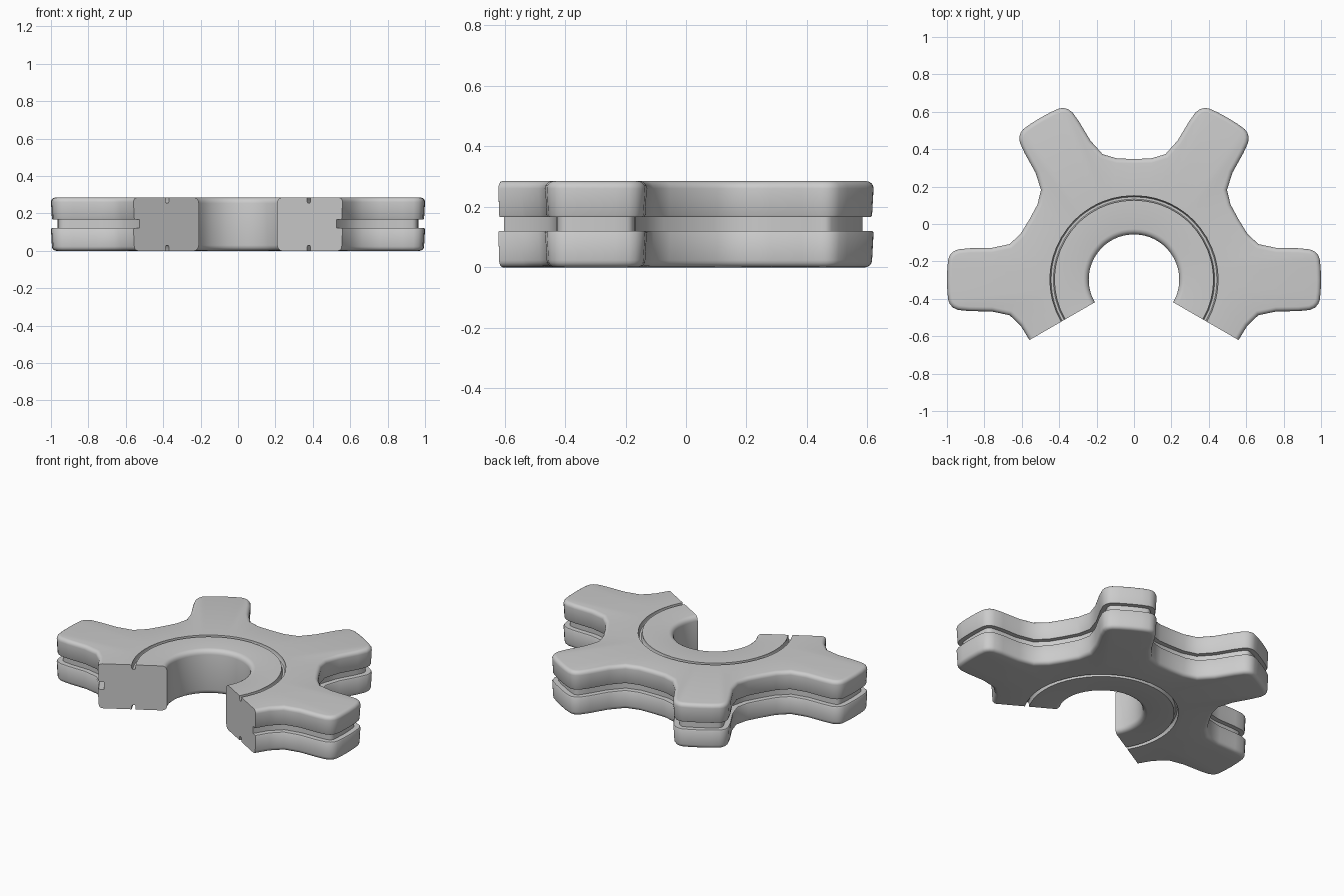
import bpy, bmesh, math
from mathutils import Vector, Matrix

if "Cube" in bpy.data.objects:
    bpy.data.objects.remove(bpy.data.objects["Cube"])

H = 0.285

# Half outline of one tooth (tooth points along +x), tip centre to root centre
half = [(1.0, 0.0), (0.998, 0.065), (0.993, 0.11), (0.984, 0.132), (0.967, 0.15),
        (0.94, 0.162), (0.88, 0.168), (0.76, 0.170), (0.665, 0.190),
        (0.606, 0.246), (0.559, 0.3227)]
tooth = [(x, -y) for x, y in reversed(half)] + half[1:-1]   # starts at -30 degrees
n = len(tooth)

# Six-tooth outline; only four teeth are kept, which leaves the open side
outline = []
for k in range(6):
    rot = Matrix.Rotation(math.radians(60 * k), 2)
    outline += [rot @ Vector(p) for p in tooth]


def inset(i, d):
    """Outline point i moved inward by d along the mitred normal."""
    a, b, c = outline[i - 1], outline[i], outline[(i + 1) % len(outline)]
    n1 = Vector(((a - b).y, (b - a).x)).normalized()
    n2 = Vector(((b - c).y, (c - b).x)).normalized()
    m = (n1 + n2).normalized()
    return b + m * d / m.dot(n1)


def arc(kind, c, cz, r, a0, a1, steps=4):
    """Rounded corner of the cross-section."""
    out = []
    for s in range(steps + 1):
        a = math.radians(a0 + (a1 - a0) * s / steps)
        out.append((kind, c + r * math.cos(a), cz + r * math.sin(a)))
    return out


# Cross-section: "r" = radius from the hub axis, "o" = inset from the outline
B = 0.024
section = arc("r", 0.272, 0.03, 0.03, 180, 270)                       # bore, lower edge
section += [("r", 0.425, 0), ("r", 0.425, 0.02), ("r", 0.431, 0.029),
            ("r", 0.443, 0.029), ("r", 0.449, 0.02), ("r", 0.449, 0)]  # lower ring groove
section += arc("o", B + 0.005, B, B, 270, 180)                         # outer lower edge
section += [("o", 0.0, 0.115), ("o", 0.004, 0.121), ("o", 0.036, 0.121),
            ("o", 0.036, 0.167), ("o", 0.008, 0.167), ("o", 0.005, 0.173)]  # rim groove
section += arc("o", B, H - B, B, 180, 90)                              # outer upper edge
section += [("r", 0.449, H), ("r", 0.449, H - 0.02), ("r", 0.443, H - 0.029),
            ("r", 0.431, H - 0.029), ("r", 0.425, H - 0.02), ("r", 0.425, H)]
section += arc("r", 0.272, H - 0.03, 0.03, 90, 180)                    # bore, upper edge

# Loft the cross-section around 240 degrees
bm = bmesh.new()
columns = []
for i in range(4 * n + 1):
    direction = outline[i].normalized()
    col = []
    for kind, v, z in section:
        p = direction * v if kind == "r" else inset(i, v)
        col.append(bm.verts.new((p.x, p.y, z)))
    columns.append(col)
m = len(section)
for a, b in zip(columns, columns[1:]):
    for j in range(m):
        k = (j + 1) % m
        bm.faces.new((a[j], b[j], b[k], a[k]))
# Flat cut faces
bm.faces.new(columns[0])
bm.faces.new(columns[-1][::-1])
bmesh.ops.recalc_face_normals(bm, faces=bm.faces)

# Centre on y
ys = [v.co.y for v in bm.verts]
bmesh.ops.translate(bm, verts=bm.verts, vec=(0, -(min(ys) + max(ys)) / 2, 0))

mesh = bpy.data.meshes.new("open_gear")
bm.to_mesh(mesh)
bm.free()
gear = bpy.data.objects.new("open_gear", mesh)
bpy.context.collection.objects.link(gear)
bpy.context.view_layer.objects.active = gear
gear.select_set(True)
bpy.ops.object.shade_smooth_by_angle(angle=math.radians(40))
